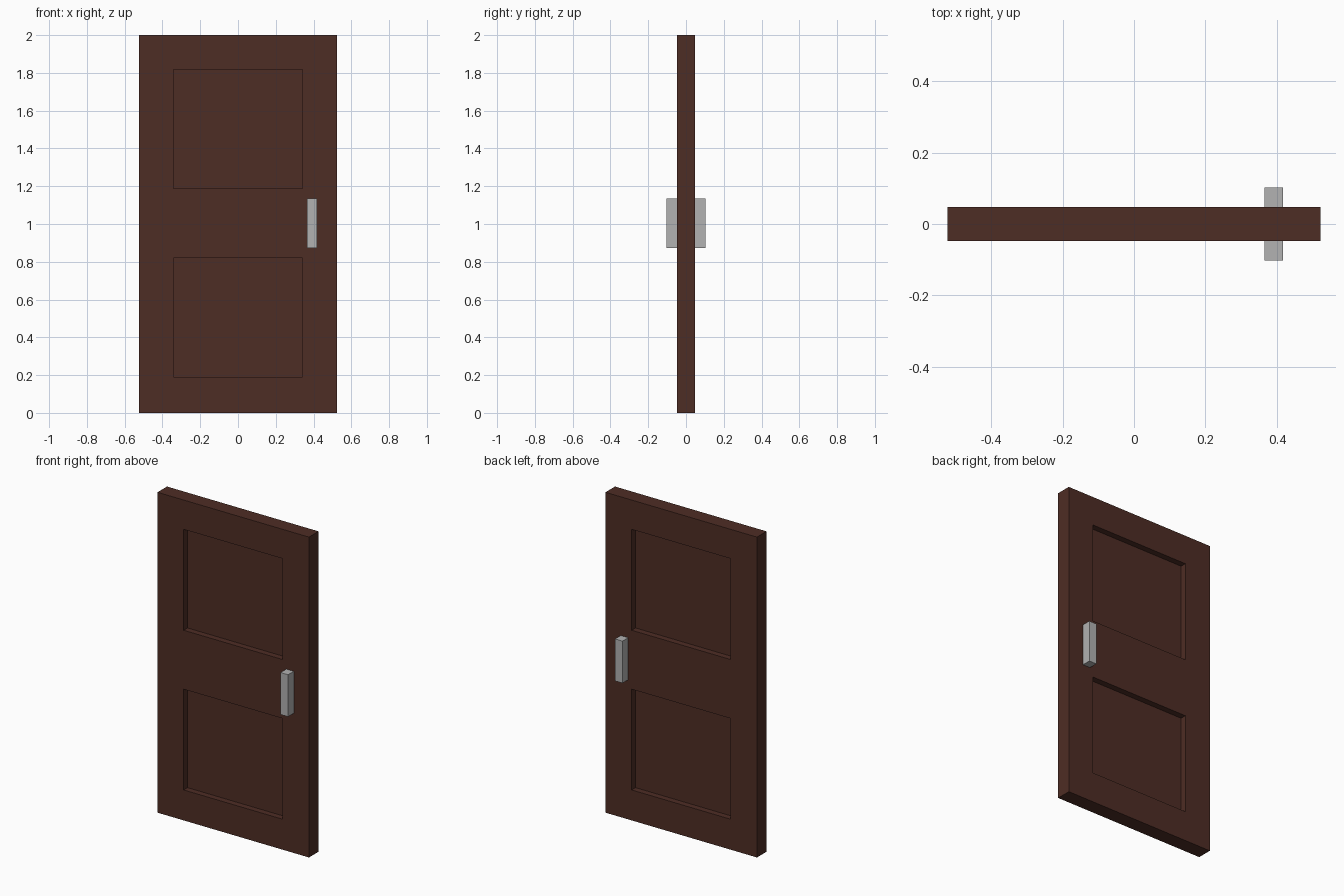
import bpy, bmesh
from mathutils import Matrix, Vector

if "Cube" in bpy.data.objects:
    bpy.data.objects.remove(bpy.data.objects["Cube"])

W, T, H = 0.523, 0.047, 2.0               # half width, half thickness, height
PANEL_X = 0.342                           # half width of the sunk panels
PANELS_Z = [(0.19, 0.819), (1.187, 1.817)]
DEPTH = 0.038


def material(name, rgb):
    m = bpy.data.materials.new(name)
    m.diffuse_color = (*rgb, 1)
    m.use_nodes = True
    m.node_tree.nodes["Principled BSDF"].inputs["Base Color"].default_value = m.diffuse_color
    return m


def box(bm, lo, hi):
    lo, hi = Vector(lo), Vector(hi)
    mat = Matrix.Translation((lo + hi) / 2) @ Matrix.Diagonal((*(hi - lo), 1))
    bmesh.ops.create_cube(bm, size=1, matrix=mat)


def finish(bm, name, mat):
    bmesh.ops.recalc_face_normals(bm, faces=bm.faces)
    me = bpy.data.meshes.new(name)
    bm.to_mesh(me)
    bm.free()
    me.materials.append(mat)
    ob = bpy.data.objects.new(name, me)
    bpy.context.collection.objects.link(ob)
    return ob


wood = material("dark brown wood", (0.076, 0.026, 0.018))
metal = material("grey metal", (0.445, 0.445, 0.445))

# Door slab, cut along the panel outlines
bm = bmesh.new()
box(bm, (-W, -T, 0), (W, T, H))
cuts = [((x, 0, 0), (1, 0, 0)) for x in (-PANEL_X, PANEL_X)]
cuts += [((0, 0, z), (0, 0, 1)) for pair in PANELS_Z for z in pair]
for co, no in cuts:
    bmesh.ops.bisect_plane(bm, geom=bm.verts[:] + bm.edges[:] + bm.faces[:],
                           plane_co=co, plane_no=no)

# Sunk panels on the front and the back
bm.normal_update()
sunk = []
for f in bm.faces:
    c = f.calc_center_median()
    if (abs(f.normal.y) > 0.9 and abs(c.x) < PANEL_X
            and any(a < c.z < b for a, b in PANELS_Z)):
        sunk.append(f)
for f in bmesh.ops.extrude_discrete_faces(bm, faces=sunk)["faces"]:
    side = 1 if f.calc_center_median().y > 0 else -1
    bmesh.ops.translate(bm, verts=f.verts[:], vec=(0, -side * DEPTH, 0))
finish(bm, "door_slab", wood)

# Upright block handles on both faces
for name, y0, y1 in (("front_handle", -0.103, -T), ("back_handle", T, 0.103)):
    bm = bmesh.new()
    box(bm, (0.366, y0, 0.872), (0.418, y1, 1.134))
    finish(bm, name, metal)
